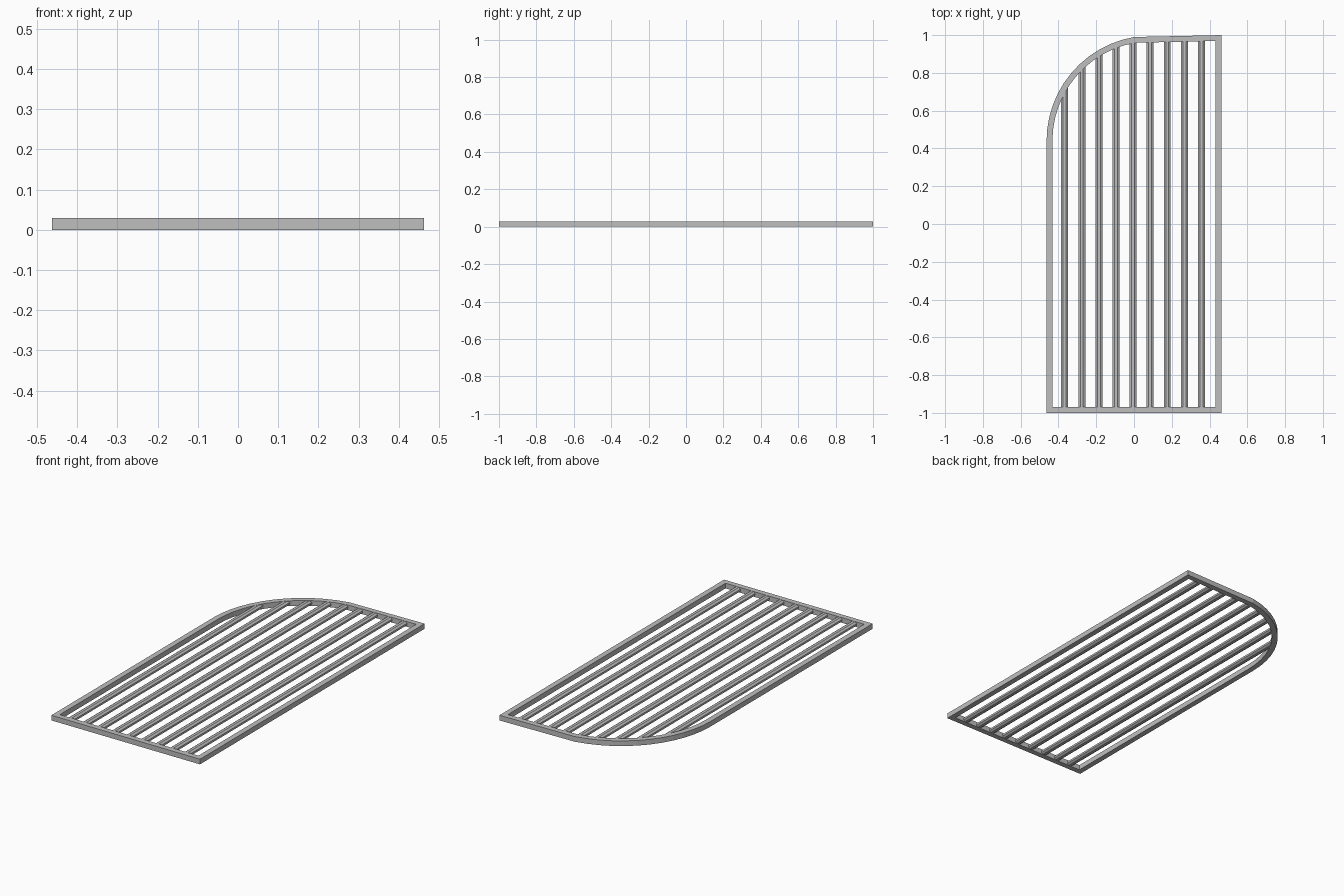
import bpy, bmesh, math

if "Cube" in bpy.data.objects:
    bpy.data.objects.remove(bpy.data.objects["Cube"])

HALF_W, HALF_L, RIM, TOP = 0.463, 1.0, 0.031, 0.029
CX, CY, R = 0.095, 0.44, 0.558          # rounded corner circle
END = math.atan2(0.55, -CX)             # where the arc meets the back edge

metal = bpy.data.materials.new("light grey metal")
metal.diffuse_color = (0.52, 0.52, 0.52, 1)
metal.use_nodes = True
metal.node_tree.nodes["Principled BSDF"].inputs["Base Color"].default_value = metal.diffuse_color


def finish(name, bm):
    bmesh.ops.recalc_face_normals(bm, faces=bm.faces[:])
    me = bpy.data.meshes.new(name)
    bm.to_mesh(me)
    bm.free()
    me.materials.append(metal)
    ob = bpy.data.objects.new(name, me)
    bpy.context.collection.objects.link(ob)


def outline(d):
    """Panel outline moved inward by d."""
    pts = [(-HALF_W + d, -HALF_L + d), (HALF_W - d, -HALF_L + d), (HALF_W - d, HALF_L - d)]
    n = 12
    for i in range(n + 1):
        a = END + (math.pi - END) * i / n
        pts.append((CX + (R - d) * math.cos(a), CY + (R - d) * math.sin(a)))
    return pts


def back_edge(x, d):
    """Height of the back edge in y at x, moved inward by d."""
    if x < 0:
        return CY + math.sqrt((R - d) ** 2 - (x - CX) ** 2)
    return 0.99 + 0.01 * x / HALF_W - d


# Frame: rectangular rim with one rounded corner
bm = bmesh.new()
rings = [[bm.verts.new((x, y, z)) for x, y in outline(d)]
         for d, z in ((0, 0), (0, TOP), (RIM, TOP), (RIM, 0))]
for k in range(4):
    a, b = rings[k], rings[(k + 1) % 4]
    for i in range(len(a)):
        j = (i + 1) % len(a)
        bm.faces.new((a[i], a[j], b[j], b[i]))
finish("rim_frame", bm)

# Bars: eight-sided rods, ends buried in the rim
for n in range(9):
    cx = -0.367 + n * 0.0905
    bm = bmesh.new()
    front, back = [], []
    for k in range(8):
        a = math.radians(22.5 + 45 * k)
        x = cx + 0.020 * math.cos(a)
        z = TOP / 2 + 0.0145 * math.sin(a)
        front.append(bm.verts.new((x, -HALF_L + RIM * 0.6, z)))
        back.append(bm.verts.new((x, back_edge(x, RIM * 0.6), z)))
    for k in range(8):
        j = (k + 1) % 8
        bm.faces.new((front[k], front[j], back[j], back[k]))
    bm.faces.new(front)
    bm.faces.new(back)
    finish(f"bar_{n + 1}", bm)
